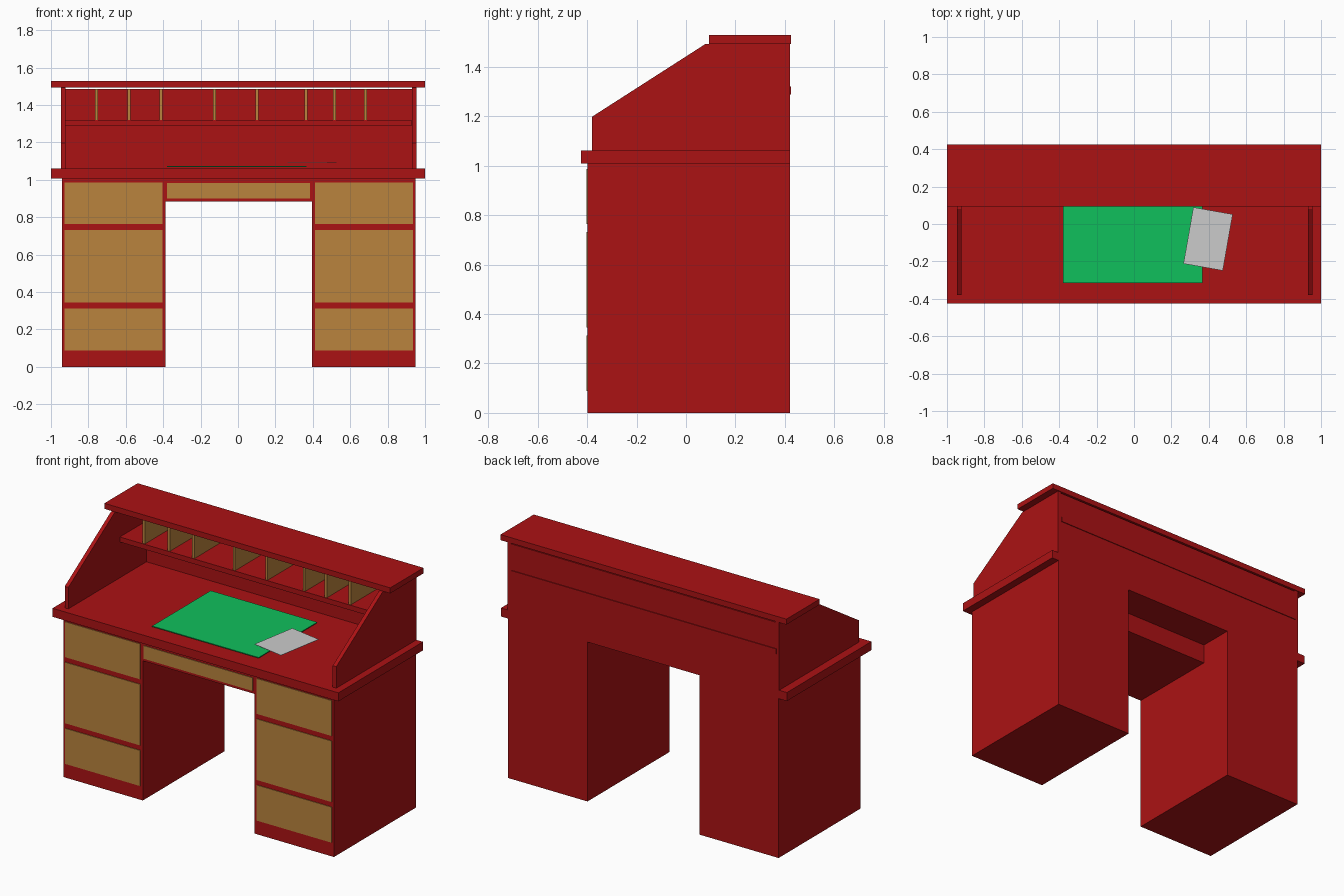
import bpy, bmesh, math

if "Cube" in bpy.data.objects:
    bpy.data.objects.remove(bpy.data.objects["Cube"])


def material(name, rgb):
    m = bpy.data.materials.new(name)
    m.diffuse_color = (*rgb, 1)
    m.use_nodes = True
    m.node_tree.nodes["Principled BSDF"].inputs["Base Color"].default_value = m.diffuse_color
    return m


RED = material("red_wood", (0.41, 0.006, 0.007))
TAN = material("tan_wood", (0.49, 0.23, 0.047))
GREEN = material("green_felt", (0.005, 0.53, 0.107))


def finish(name, bm, mat):
    bmesh.ops.recalc_face_normals(bm, faces=bm.faces[:])
    me = bpy.data.meshes.new(name)
    bm.to_mesh(me)
    bm.free()
    ob = bpy.data.objects.new(name, me)
    bpy.context.collection.objects.link(ob)
    if mat:
        me.materials.append(mat)
    return ob


def box(name, x, y, z, mat):
    """Box from (min, max) ranges."""
    bm = bmesh.new()
    bmesh.ops.create_cube(bm, size=1)
    for v in bm.verts:
        for i, (a, b) in enumerate((x, y, z)):
            v.co[i] = a if v.co[i] < 0 else b
    return finish(name, bm, mat)


def side_panel(name, x0, x1):
    """Sloped side of the upper hutch, a profile in y-z extruded along x."""
    profile = [(-0.38, 1.062), (0.42, 1.062), (0.42, 1.493), (0.08, 1.493), (-0.38, 1.198)]
    bm = bmesh.new()
    face = bm.faces.new([bm.verts.new((x0, y, z)) for y, z in profile])
    ext = bmesh.ops.extrude_face_region(bm, geom=[face])
    for g in ext["geom"]:
        if isinstance(g, bmesh.types.BMVert):
            g.co.x = x1
    return finish(name, bm, RED)


SHIFT = 0.004  # the body sits slightly off the desktop's centre

# Pedestals with three drawers each, and hutch sides
for s, side in ((-1, "left"), (1, "right")):
    def span(a, b):
        return sorted((s * a + SHIFT, s * b + SHIFT))
    box(side + "_pedestal", span(0.391, 0.946), (-0.398, 0.42), (0, 1.008), RED)
    for part, z in (("bottom", (0.088, 0.313)), ("middle", (0.345, 0.731)), ("top", (0.763, 0.987))):
        box(f"{side}_{part}_drawer", span(0.408, 0.932), (-0.402, -0.38), z, TAN)
    side_panel(side + "_hutch_side", *span(0.925, 0.95))

# Centre drawer over the knee space
box("centre_drawer_box", (-0.388, 0.396), (-0.398, 0.2), (0.883, 1.008), RED)
box("centre_drawer_front", (-0.38, 0.384), (-0.402, -0.38), (0.9, 0.983), TAN)

# Desktop, hutch back, shelf and top
box("desktop", (-1, 1), (-0.425, 0.42), (1.008, 1.062), RED)
box("hutch_back", (-0.921, 0.929), (0.4, 0.42), (1.062, 1.486), RED)
box("hutch_shelf", (-0.927, 0.927), (0.135, 0.425), (1.288, 1.32), RED)
box("hutch_top", (-1, 1), (0.093, 0.425), (1.493, 1.528), RED)

# Pigeonhole dividers
for i, x in enumerate((-0.757, -0.583, -0.411, -0.126, 0.101, 0.364, 0.516, 0.683)):
    box(f"divider_{i + 1}", (x - 0.008, x + 0.008), (0.14, 0.4), (1.32, 1.486), TAN)

# Writing mat and a loose sheet of paper
box("writing_mat", (-0.38, 0.365), (-0.315, 0.27), (1.069, 1.074), GREEN)
paper = box("paper_sheet", (-0.107, 0.107), (-0.153, 0.153), (-0.001, 0.001), None)
paper.location = (0.396, -0.08, 1.091)
paper.rotation_euler.z = math.radians(-10)
